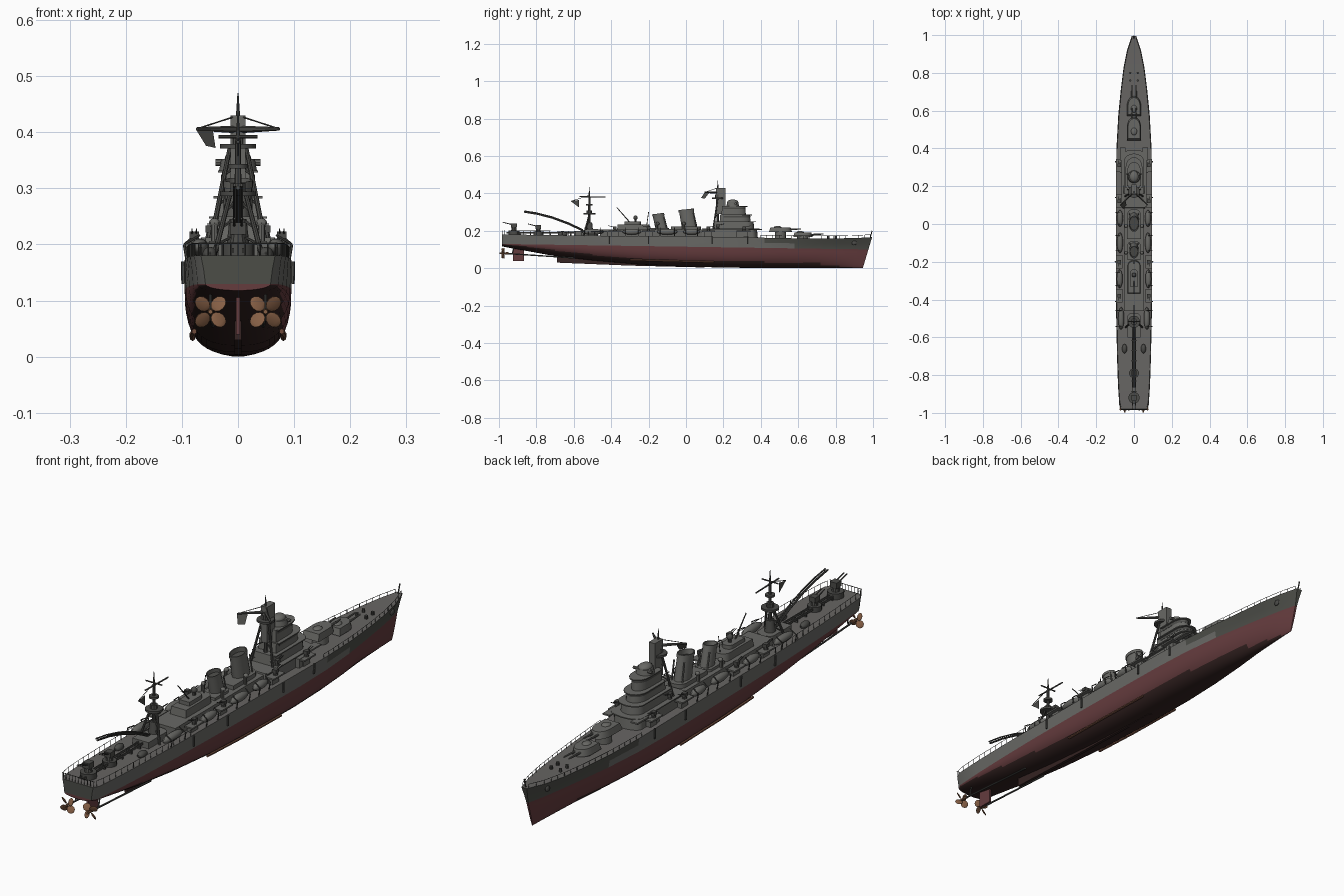
import bpy, bmesh, math
from mathutils import Vector, Matrix

if "Cube" in bpy.data.objects:
    bpy.data.objects.remove(bpy.data.objects["Cube"])

def mat(name, c):
    m = bpy.data.materials.new(name)
    m.diffuse_color = (*c, 1)
    m.use_nodes = True
    m.node_tree.nodes["Principled BSDF"].inputs["Base Color"].default_value = m.diffuse_color
    return m

GREY = mat("ship grey", (0.14, 0.14, 0.13))
DECK = mat("deck grey", (0.135, 0.13, 0.124))
HULL_DARK = mat("dark hull grey", (0.072, 0.074, 0.064))
DARK = mat("dark fittings", (0.07, 0.07, 0.065))
RED = mat("bottom red", (0.13, 0.045, 0.048))
BOTTOM = mat("dark bottom maroon", (0.035, 0.017, 0.016))
BROWN = mat("keel brown", (0.16, 0.07, 0.045))
COPPER = mat("propeller copper", (0.24, 0.115, 0.06))

def finish(name, bm, *mats):
    bmesh.ops.recalc_face_normals(bm, faces=bm.faces)
    me = bpy.data.meshes.new(name)
    bm.to_mesh(me); bm.free()
    for m in mats: me.materials.append(m)
    ob = bpy.data.objects.new(name, me)
    bpy.context.collection.objects.link(ob)

def box(bm, x, y, z, sx, sy, sz):
    bmesh.ops.create_cube(bm, size=1, matrix=Matrix.Translation((x, y, z)) @ Matrix.Diagonal((sx, sy, sz, 1)))

def rod(bm, a, b, r, r2=None, n=8):
    """Tapered cylinder from a to b."""
    a, b = Vector(a), Vector(b); d = b - a
    M = Matrix.Translation((a + b) / 2) @ d.to_track_quat('Z', 'Y').to_matrix().to_4x4()
    bmesh.ops.create_cone(bm, cap_ends=True, segments=n, radius1=r, radius2=r if r2 is None else r2, depth=d.length, matrix=M)

def ball(bm, p, sx, sy, sz, n=12):
    bmesh.ops.create_uvsphere(bm, u_segments=n, v_segments=n // 2 + 2, radius=1, matrix=Matrix.Translation(p) @ Matrix.Diagonal((sx, sy, sz, 1)))

def house(bm, y0, y1, z0, z1, w, nose=0.04, top=1.0):
    """Deckhouse with rounded front; top scales the roof outline."""
    pts = [(-w, y0), (w, y0)] + [(w * math.cos(a), y1 - nose + nose * math.sin(a)) for a in (math.pi * i / 10 for i in range(11))]
    ym = (y0 + y1) / 2
    lo = [bm.verts.new((x, y, z0)) for x, y in pts]
    hi = [bm.verts.new((x * top, ym + (y - ym) * top, z1)) for x, y in pts]
    bm.faces.new(lo[::-1]); bm.faces.new(hi)
    for i in range(len(pts)):
        j = (i + 1) % len(pts)
        bm.faces.new((lo[i], lo[j], hi[j], hi[i]))

# Hull lofted through stations: y, deck half width, waterline half width, keel z, deck z, rake, fullness
ST = [(-.985, .066, .058, .118, .18, 0, 2), (-.96, .078, .072, .112, .18, 0, 2), (-.85, .085, .08, .092, .179, 0, 2.2),
      (-.7, .09, .087, .065, .177, 0, 2.3), (-.5, .094, .093, .042, .174, 0, 2.5), (-.25, .095, .095, .02, .172, 0, 2.6),
      (0, .095, .095, .008, .17, 0, 2.6), (.25, .095, .094, .003, .167, 0, 2.6), (.42, .092, .088, .001, .163, 0, 2.4),
      (.58, .083, .073, 0, .16, 0, 2.2), (.72, .069, .052, 0, .159, 0, 2), (.82, .055, .035, 0, .16, .01, 2),
      (.89, .037, .02, 0, .162, .03, 2), (.945, .012, .004, 0, .166, .05, 2)]
def wl(y): return .115 - .015 * y
def edge(y):
    """Deck half width and height at y."""
    for a, b in zip(ST, ST[1:]):
        ya, yb = a[0] + a[5], b[0] + b[5]
        if y <= yb:
            t = max(0, (y - ya) / (yb - ya))
            return a[1] + (b[1] - a[1]) * t, a[4] + (b[4] - a[4]) * t
    return ST[-1][1], ST[-1][4]

bm = bmesh.new(); rings = []
for y, wd, w, zk, zd, rk, p in ST:
    zw = wl(y); half = []
    for i in range(1, 13):
        a = math.pi / 2 * i / 12
        half.append((w * math.sin(a) ** (2 / p), zw - (zw - zk) * max(0, math.cos(a)) ** (2 / p)))
    half += [(w + (wd - w) * .4, (zw + zd) / 2), (wd, zd)]
    sec = [(-x, z) for x, z in half[::-1]] + [(0, zk)] + half
    rings.append([bm.verts.new((x, y + rk * z / zd, z)) for x, z in sec])
for r, q in zip(rings, rings[1:]):
    for i in range(len(r) - 1):
        f = bm.faces.new((r[i], r[i + 1], q[i + 1], q[i]))
        f.normal_update()
        c = f.calc_center_median()
        if c.z < wl(c.y):
            f.material_index = 3 if abs(f.normal.z) > .55 else 1
        elif c.y > .42 and (c.z > .135 or c.y > .6):
            f.material_index = 4
    bm.faces.new((r[-1], r[0], q[0], q[-1])).material_index = 2
for r in (rings[0], rings[-1]):
    bm.faces.new([r[0], r[1], r[2], r[-3], r[-2], r[-1]]).material_index = 4
    bm.faces.new(r[2:-2]).material_index = 1
finish("hull", bm, GREY, RED, DECK, BOTTOM, HULL_DARK)

# Keel skeg, rudder, bilge keels
bm = bmesh.new()
sk = [(-.69, .03), (-.69, .075), (-.3, .03), (.1, .012), (.1, .004), (-.3, .014)]
L = [[bm.verts.new((s * .006, y, z)) for y, z in sk] for s in (-1, 1)]
for l in L: bm.faces.new(l)
for i in range(6): bm.faces.new((L[0][i], L[0][i - 1], L[1][i - 1], L[1][i]))
finish("skeg", bm, BOTTOM)
bm = bmesh.new()
box(bm, 0, -.895, .075, .007, .06, .07)
finish("rudder", bm, RED)
bm = bmesh.new()
for s in (-1, 1):
    rod(bm, (s * .078, -.3, .045), (s * .082, -.1, .039), .005, n=6)
    rod(bm, (s * .082, -.1, .039), (s * .081, .15, .033), .005, n=6)
finish("bilge_keels", bm, BROWN)

# Propellers on shafts
bm = bmesh.new(); bs = bmesh.new()
for s in (-1, 1):
    c = Vector((s * .049, -.978, .08))
    rod(bs, c, (s * .045, -.6, .055), .0035)
    rod(bs, c + Vector((0, .05, 0)), c + Vector((0, .06, .04)), .003)
    rod(bm, c + Vector((0, -.02, 0)), c + Vector((0, .03, 0)), .004, .006)
    for k in range(4):
        M = Matrix.Translation(c) @ Matrix.Rotation(math.pi / 4 + k * math.pi / 2, 4, 'Y') @ Matrix.Translation((0, 0, .02)) \
            @ Matrix.Rotation(s * .6, 4, 'Z') @ Matrix.Diagonal((.015, .0025, .015, 1))
        bmesh.ops.create_uvsphere(bm, u_segments=10, v_segments=6, radius=1, matrix=M)
finish("propellers", bm, COPPER)
finish("shafts", bs, DARK)

# Deck railings, bow staff and stern railing
bm = bmesh.new()
for s in (-1, 1):
    for y0, y1, n in ((-.97, -.42, 16), (.4, .985, 18)):
        prev = None
        for i in range(n + 1):
            y = y0 + (y1 - y0) * i / n
            w, z = edge(y)
            foot = Vector((s * (w - .003), y, z)); top = foot + Vector((0, 0, .022 if y < 0 else .014))
            rod(bm, foot, top, .0012, n=4)
            if prev:
                rod(bm, prev, top, .0011, n=4)
            prev = top
for i in range(11):
    rod(bm, (-.066 + .0132 * i, -.982, .178), (-.066 + .0132 * i, -.982, .202), .0013, n=4)
rod(bm, (-.07, -.982, .202), (.07, -.982, .202), .0014, n=4)
rod(bm, (0, .985, .165), (0, .995, .2), .0025, n=6)
finish("railings", bm, DARK)

# Forward turrets
bm = bmesh.new()
for y, z, l in ((.625, .158, .052), (.505, .185, .062)):
    rod(bm, (0, y, .155), (0, y, z + .012), .03, n=16)
    house(bm, y - l, y + l, z + .008, z + .034, .037, .05, .86)
    ball(bm, (0, y - .015, z + .034), .016, .02, .007)
    for s in (-1, 1):
        rod(bm, (s * .011, y + .03, z + .021), (s * .011, y + .11, z + .025), .0045, .003)
finish("forward_turrets", bm, GREY)

# Bridge tower
bm = bmesh.new()
for y0, y1, z0, z1, w, n in ((.08, .385, .155, .212, .06, .03), (.15, .365, .212, .25, .046, .04),
                             (.18, .345, .25, .286, .038, .05), (.19, .32, .286, .332, .03, .05)):
    house(bm, y0, y1, z0, z1, w, n, .96)
    house(bm, y0 + .01, y1 + .008, z1 - .004, z1, w + .006, n)
for s in (-1, 1):
    box(bm, s * .06, .37, .208, .03, .07, .006)
    box(bm, s * .065, .3, .185, .02, .06, .035)
rod(bm, (0, .25, .33), (0, .25, .352), .034, .03, n=16)
ball(bm, (0, .25, .352), .024, .03, .016, 16)
rod(bm, (-.04, .265, .346), (.04, .265, .346), .006)
box(bm, 0, .185, .36, .026, .05, .14)
finish("bridge", bm, GREY)

# Window bands on the bridge
bm = bmesh.new()
for y0, y1, z, w in ((.2, .343, .272, .0378), (.2, .318, .316, .0302)):
    house(bm, y0, y1 + .001, z, z + .008, w, .05)
finish("bridge_windows", bm, DARK)

# Masts: tripods with platforms
bm = bmesh.new()
for y, top, plat, spread in ((.17, .47, .375, .055), (-.517, .435, .29, .045)):
    rod(bm, (0, y, .16), (0, y, top - .05), .008, .005)
    rod(bm, (0, y, top - .06), (0, y, top), .005, .001)
    for s in (-1, 1):
        rod(bm, (s * spread, y - .03, .17), (s * .014, y, plat), .005, .004)
        for t in (.25, .5, .75):
            x = spread + (.014 - spread) * t
            z = .17 + (plat - .17) * t; yy = y - .03 * (1 - t)
            rod(bm, (0, y, z + .02), (s * x, yy, z), .0025, n=6)
    rod(bm, (0, y, plat - .004), (0, y, plat + .004), .032, n=16)
    rod(bm, (0, y, plat), (0, y, plat + .02), .014, n=10)
# Foremast swept yards with pennant
for s in (-1, 1):
    tip = (s * .073, .1, .406)
    rod(bm, (0, .17, .405), tip, .007, .003, n=6)
    rod(bm, (0, .17, .43), tip, .0014, n=4)
bm.faces.new([bm.verts.new(p) for p in ((-.075, .1, .405), (-.045, .125, .405), (-.04, .1, .372), (-.057, .08, .376))])
# Aft mast fore-and-aft yard, cross yard and pennant
rod(bm, (0, -.57, .383), (0, -.43, .38), .003, n=6)
rod(bm, (-.035, -.517, .392), (.035, -.517, .392), .003, n=6)
rod(bm, (0, -.517, .39), (0, -.615, .358), .0015, n=4)
bm.faces.new([bm.verts.new(p) for p in ((0, -.615, .358), (0, -.572, .365), (0, -.572, .325))])
rod(bm, (0, -.517, .17), (0, -.517, .245), .024, .015, n=12)
rod(bm, (0, -.517, .335), (0, -.517, .343), .018, n=12)
finish("masts", bm, DARK)

# Aircraft crane boom
bm = bmesh.new()
boom = [(-.55, .205), (-.63, .243), (-.72, .276), (-.8, .296), (-.865, .306)]
for (ya, za), (yb, zb) in zip(boom, boom[1:]):
    for s in (-1, 1):
        rod(bm, (s * .006, ya, za), (s * .006, yb, zb), .003, n=6)
    rod(bm, (0, ya, za - .006), (0, yb, zb - .005), .004, n=6)
finish("crane_boom", bm, DARK)

# Midship deckhouses
bm = bmesh.new()
house(bm, -.46, .1, .165, .206, .052, .02)
house(bm, -.37, -.19, .2, .235, .034, .03, .94)
house(bm, -.33, -.24, .233, .25, .022, .02)
house(bm, -.08, .08, .2, .222, .036, .03)
house(bm, -.19, -.09, .2, .216, .034, .02)
house(bm, -.6, -.47, .17, .2, .035, .02)
for s in (-1, 1):
    for y in (-.38, -.2, .12, .31):
        box(bm, s * .077, y, .198, .034, .07, .006)
        box(bm, s * .07, y, .182, .018, .04, .03)
finish("deckhouses", bm, GREY)

# Funnels raked aft with caps and steam pipes
bm = bmesh.new(); bt = bmesh.new()
for y, z, l, w in ((.025, .315, .04, .026), (-.125, .292, .031, .023)):
    a, b = Vector((0, y, .19)), Vector((0, y - .025, z))
    n = 20; prev = None
    for t, k in ((0, 1.05), (.9, .97), (.9, 1.04), (1, 1.04), (1, .9), (.85, .88)):
        p = a.lerp(b, t)
        ring = [bm.verts.new((w * k * math.cos(g), p.y + l * k * math.sin(g), p.z + .004 * math.sin(g))) for g in (2 * math.pi * i / n for i in range(n))]
        if prev:
            for i in range(n): bm.faces.new((prev[i - 1], prev[i], ring[i], ring[i - 1]))
        prev = ring
    bm.faces.new(prev).material_index = 1
    for s in (-1, 1):
        rod(bt, (s * w * .9, y + l * .9, .19), (s * w * .85, y + l * .9 - .02, z - .02), .003, n=6)
        rod(bt, (s * .042, y - l, .2), (s * .042, y - l, .235), .006)
        ball(bt, (s * .042, y - l + .004, .238), .01, .01, .009, 8)
finish("funnels", bm, GREY, DARK)
finish("pipes_and_vents", bt, GREY)

# Ship's boats on davits
bm = bmesh.new(); bt = bmesh.new()
for s in (-1, 1):
    for y, l, x in ((-.5, .06, .068), (-.29, .05, .076), (-.1, .055, .074), (.03, .045, .074)):
        ball(bm, (s * x, y, .195), .016, l, .016)
        for d in (-.7, .7):
            rod(bt, (s * .09, y + l * d, .165), (s * .096, y + l * d, .2), .0025, n=6)
            rod(bt, (s * .096, y + l * d, .2), (s * x, y + l * d, .217), .002, n=6)
    # Side pipes
    for y in (-.41, -.2, .14, .33):
        rod(bt, (s * .097, y, .13), (s * .098, y, .17), .004, n=6)
    # Anchors, bollards and deck mounts
    ball(bt, (s * .034, .9, .135), .005, .014, .012, 8)
    for y in (.76, .8):
        rod(bt, (s * .02, y, .158), (s * .02, y, .172), .006)
    ball(bt, (s * .05, -.66, .182), .014, .026, .014, 10)
finish("boats", bm, GREY)
finish("davits_and_fittings", bt, DARK)

# Anti-aircraft guns: pedestal, shield, twin barrels pointing along dy
bm = bmesh.new()
def gun(x, y, z, k, dy):
    rod(bm, (x, y, z), (x, y, z + .02 * k), .014 * k, .01 * k, n=10)
    box(bm, x, y, z + .026 * k, .026 * k, .028 * k, .02 * k)
    for s in (-1, 1):
        rod(bm, (x + s * .006 * k, y, z + .028 * k), (x + s * .006 * k, y + dy * .055 * k, z + .042 * k), .0028 * k, .0018 * k, n=6)
for s in (-1, 1):
    for y, d in ((-.38, -1), (-.2, -1), (.12, 1), (.31, 1)):
        gun(s * .078, y, .2, .65, d)
    gun(s * .05, .17, .212, .6, 1)
gun(0, -.92, .2, 1.1, -1)
gun(0, -.79, .195, 1, -1)
rod(bm, (0, -.92, .178), (0, -.92, .202), .03, n=14)
rod(bm, (0, -.79, .177), (0, -.79, .197), .026, n=14)
for s in (-1, 1): box(bm, s * .009, -.78, .19, .004, .36, .008)
for i in range(7): box(bm, 0, -.94 + .054 * i, .183, .024, .006, .016)
# Searchlight and derrick on the aft deckhouse
rod(bm, (0, -.3, .245), (0, -.37, .325), .003, .002, n=6)
rod(bm, (0, -.27, .245), (0, -.27, .265), .006)
ball(bm, (0, -.27, .27), .012, .012, .012)
rod(bm, (0, -.21, .23), (0, -.2, .3), .0018, n=4)
finish("light_guns_and_searchlight", bm, DARK)

# Smooth shading with sharp edges kept
bpy.ops.object.select_all(action='DESELECT')
for ob in bpy.context.scene.objects:
    ob.select_set(True)
    bpy.context.view_layer.objects.active = ob
bpy.ops.object.shade_smooth_by_angle(angle=math.radians(35))
